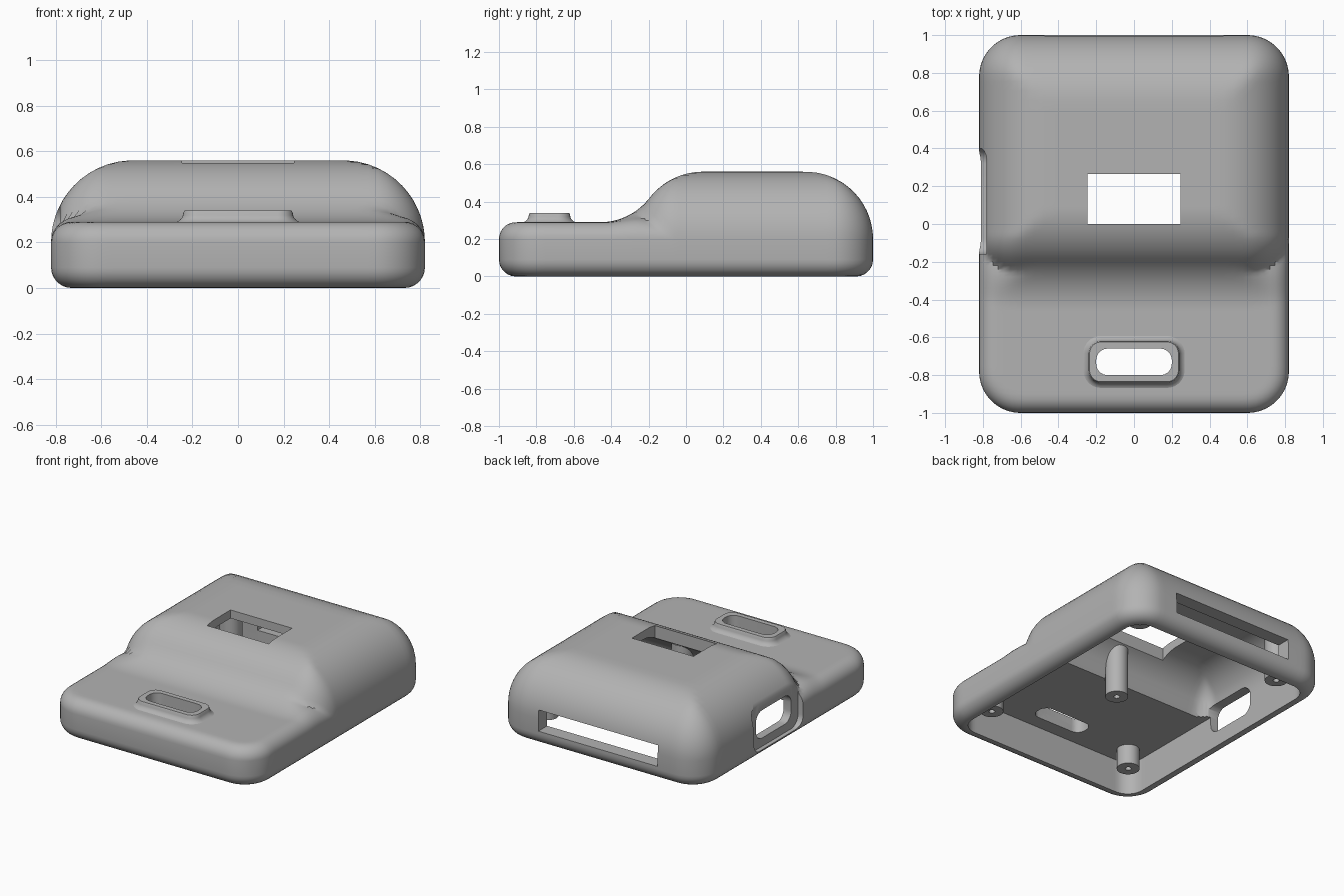
import bpy, bmesh
from math import sqrt, sin, cos, pi, hypot

old = bpy.data.objects.get("Cube")
if old:
    bpy.data.objects.remove(old, do_unlink=True)

grey = bpy.data.materials.new("plain_grey")
grey.use_nodes = True
grey.diffuse_color = (0.45, 0.45, 0.45, 1)
grey.node_tree.nodes["Principled BSDF"].inputs["Base Color"].default_value = (0.45, 0.45, 0.45, 1)

CORE_X, CORE_Y = 0.6, 0.78      # straight part of the plan outline
R_OUT, R_IN = 0.22, 0.12        # corner radii outside and inside
RIM, CEILING = 0.2, 0.24        # where the roof curve starts, underside level


def make(name, bm):
    bmesh.ops.recalc_face_normals(bm, faces=bm.faces[:])
    me = bpy.data.meshes.new(name)
    bm.to_mesh(me)
    bm.free()
    me.materials.append(grey)
    ob = bpy.data.objects.new(name, me)
    bpy.context.collection.objects.link(ob)
    return ob


def smooth(ob, angle=0.6):
    bpy.ops.object.select_all(action='DESELECT')
    ob.select_set(True)
    bpy.context.view_layer.objects.active = ob
    bpy.ops.object.shade_smooth_by_angle(angle=angle)


def inside(x, y, hx, y0, y1, r):
    """Distance inward from the edge of a rounded rectangle."""
    qx = abs(x) - hx + r
    qy = abs(y - (y0 + y1) / 2) - (y1 - y0) / 2 + r
    return r - hypot(max(qx, 0), max(qy, 0)) - min(max(qx, qy), 0)


def arc(d, r):
    """Height of a quarter-round edge at distance d from the border."""
    d = min(max(d, 0), r)
    return sqrt(max(r * r - (r - d) ** 2, 0))


def roof(x, y):
    """Low slab and tall hump, joined by a concave sweep at the front."""
    d = inside(x, y, 0.82, -1, 1, R_OUT)
    s = inside(x, y, 0.82, -0.27, 1, R_OUT)
    slab = RIM + arc(d, 0.09)
    hump = RIM + arc(s, 0.36)
    sweep = 0
    if -0.19 < s < 0.075:
        curve = 0.625 - sqrt(0.335 ** 2 - (s + 0.19) ** 2)
        t = min(max((d - s) / 0.25, 0), 1)
        sweep = max(curve - max(0.29, hump), 0) * t * t * (3 - 2 * t)
    return max(slab, hump) + sweep


def underside(x, y):
    return CEILING + arc(inside(x, y, 0.72, -0.12, 0.9, R_IN), 0.26)


def lines(h, n):
    edge = [0.4 * (k / 14) ** 2 for k in range(14)]
    m = h - 0.4
    mid = [-m + 2 * m * k / n for k in range(n + 1)]
    return [e - h for e in edge] + mid + [h - e for e in reversed(edge)]


def sheet(bm, r, height):
    """Grid fitted to the rounded plan; returns its border loop."""
    xs, ys = lines(CORE_X + r, 24), lines(CORE_Y + r, 60)
    rows = []
    for y in ys:
        row = []
        for x in xs:
            a, b = max(abs(x) - CORE_X, 0) / r, max(abs(y) - CORE_Y, 0) / r
            px, py = x, y
            if a > 0 and b > 0:
                px = (CORE_X + r * a * sqrt(1 - b * b / 2)) * (1 if x > 0 else -1)
                py = (CORE_Y + r * b * sqrt(1 - a * a / 2)) * (1 if y > 0 else -1)
            row.append(bm.verts.new((px, py, height(px, py))))
        rows.append(row)
    for lo, hi in zip(rows, rows[1:]):
        for i in range(len(xs) - 1):
            bm.faces.new((lo[i], lo[i + 1], hi[i + 1], hi[i]))
    right = [q[-1] for q in rows]
    left = [q[0] for q in rows]
    return rows[0][:-1] + right[:-1] + rows[-1][:0:-1] + left[:0:-1]


def bridge(bm, a, b):
    n = len(a)
    for i in range(n):
        j = (i + 1) % n
        bm.faces.new((a[i], a[j], b[j], b[i]))


def inset_loop(bm, loop, t, z):
    out = []
    for v in loop:
        cx = min(max(v.co.x, -CORE_X), CORE_X)
        cy = min(max(v.co.y, -CORE_Y), CORE_Y)
        k = 1 - t / R_OUT
        out.append(bm.verts.new((cx + (v.co.x - cx) * k, cy + (v.co.y - cy) * k, z)))
    return out


def rounded(hx, hy, r, n=8):
    pts = []
    for q, (sx, sy) in enumerate(((1, 1), (-1, 1), (-1, -1), (1, -1))):
        for k in range(n + 1):
            a = (q + k / n) * pi / 2
            pts.append((sx * (hx - r) + r * cos(a), sy * (hy - r) + r * sin(a)))
    return pts


def loft(name, rings, closed=False):
    bm = bmesh.new()
    loops = [[bm.verts.new(p) for p in ring] for ring in rings]
    for a, b in zip(loops, loops[1:]):
        bridge(bm, a, b)
    if closed:
        bridge(bm, loops[-1], loops[0])
    else:
        bm.faces.new(loops[0])
        bm.faces.new(loops[-1])
    return make(name, bm)


def cut(ob, cutter):
    cutter.hide_render = True
    mod = ob.modifiers.new("opening", 'BOOLEAN')
    mod.operation, mod.solver, mod.object = 'DIFFERENCE', 'EXACT', cutter
    bpy.context.view_layer.objects.active = ob
    bpy.ops.object.modifier_apply(modifier=mod.name)
    bpy.data.objects.remove(cutter, do_unlink=True)


# Case shell: roof, side wall, rounded foot, rim and hollow inside
bm = bmesh.new()
border = sheet(bm, R_OUT, roof)
last = border
for k in range(8):
    a = k / 7 * pi / 2
    loop = inset_loop(bm, border, 0.09 * (1 - cos(a)), 0.09 * (1 - sin(a)))
    bridge(bm, last, loop)
    last = loop
ceiling = sheet(bm, R_IN, underside)
rim = [bm.verts.new((v.co.x, v.co.y, 0)) for v in ceiling]
bridge(bm, last, rim)
bridge(bm, rim, ceiling)
case = make("case_shell", bm)


# Openings: top window, back slot, side port with its recess, front slot
def upright(hx, hy, r, cy, z0, z1):
    return loft("cutter", [[(x, y + cy, z) for x, y in rounded(hx, hy, r)] for z in (z0, z1)])


def sideways(hy, hz, r, cz, x0, x1):
    return loft("cutter", [[(x, y + 0.12, z + cz) for y, z in rounded(hy, hz, r)] for x in (x0, x1)])


def box(x, y0, y1, z0, z1):
    return loft("cutter", [[(-x, y0, z), (x, y0, z), (x, y1, z), (-x, y1, z)] for z in (z0, z1)])


cut(case, box(0.245, 0, 0.265, 0.3, 0.7))
cut(case, box(0.475, 0.8, 1.1, 0.11, 0.26))
cut(case, sideways(0.28, 0.16, 0.08, 0.21, -0.95, -0.78))
cut(case, sideways(0.2, 0.1, 0.07, 0.21, -0.9, -0.6))
cut(case, upright(0.2, 0.07, 0.06, -0.73, 0.15, 0.4))
smooth(case)

# Raised lip round the front slot, flared at its foot
profile = [(0.05 * (1 - sin(a)), 0.285 + 0.045 * (1 - cos(a)))
           for a in (k / 6 * pi / 2 for k in range(7))]
rings = [[(x, y - 0.73, z) for x, y in rounded(0.24 + t, 0.11 + t, 0.065 + t)] for t, z in profile]
rings += [[(x, y - 0.73, 0.34) for x, y in rounded(0.235, 0.105, 0.06)]]
rings += [[(x, y - 0.73, z) for x, y in rounded(0.2, 0.07, 0.06)] for z in (0.34, 0.245)]
smooth(loft("slot_lip", rings, closed=True))


# Screw posts hanging under the roof
def post(name, x, y, top):
    steps = ((0.075, top), (0.075, 0.1), (0.02, 0.1), (0.02, 0.2))
    angles = [k / 32 * 2 * pi for k in range(32)]
    smooth(loft(name, [[(x + r * cos(a), y + r * sin(a), z) for a in angles] for r, z in steps]))


for sx, side in ((1, "left"), (-1, "right")):
    post("front_" + side + "_post", sx * 0.58, -0.75, 0.26)
    post("back_" + side + "_post", sx * 0.58, 0.75, 0.48)
post("middle_post", 0.08, -0.08, 0.45)
